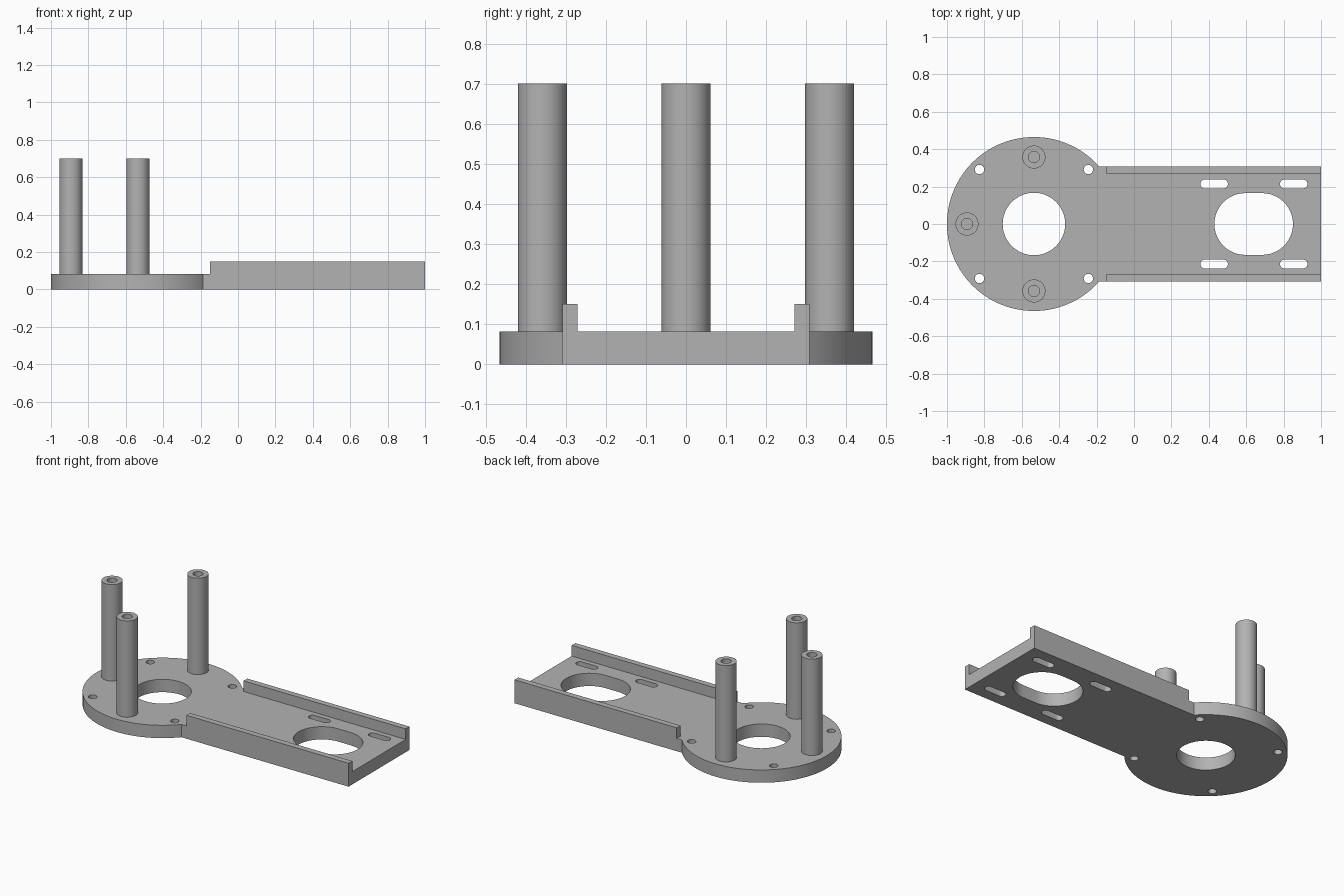
import bpy
import bmesh
from math import acos, asin, cos, pi, sin

if "Cube" in bpy.data.objects:
    bpy.data.objects.remove(bpy.data.objects["Cube"], do_unlink=True)

# Main dimensions
HUB_X, HUB_R = -0.535, 0.465
ARM_Y, ARM_END = 0.308, 1.0
PLATE_Z, RAIL_Z, POST_Z = 0.082, 0.15, 0.70
RAIL_START, RAIL_INNER = -0.15, 0.27

grey = bpy.data.materials.new("plain grey")
grey.use_nodes = True
colour = (0.45, 0.45, 0.45, 1)
grey.diffuse_color = colour
grey.node_tree.nodes["Principled BSDF"].inputs["Base Color"].default_value = colour


def arc(cx, cy, r, start, end, steps):
    return [(cx + r * cos(start + (end - start) * i / steps),
             cy + r * sin(start + (end - start) * i / steps))
            for i in range(steps + 1)]


def circle(cx, cy, r, steps=48):
    return arc(cx, cy, r, 0, 2 * pi, steps)[:-1]


def slot(x0, x1, cy, r, steps=24):
    return (arc(x1 - r, cy, r, -pi / 2, pi / 2, steps)
            + arc(x0 + r, cy, r, pi / 2, 3 * pi / 2, steps))


def prism(name, outline, z0, z1):
    bm = bmesh.new()
    face = bm.faces.new([bm.verts.new((x, y, z0)) for x, y in outline])
    top = bmesh.ops.extrude_face_region(bm, geom=[face])["geom"]
    bmesh.ops.translate(bm, vec=(0, 0, z1 - z0),
                        verts=[v for v in top if isinstance(v, bmesh.types.BMVert)])
    bmesh.ops.recalc_face_normals(bm, faces=bm.faces)
    mesh = bpy.data.meshes.new(name)
    bm.to_mesh(mesh)
    bm.free()
    mesh.materials.append(grey)
    obj = bpy.data.objects.new(name, mesh)
    bpy.context.collection.objects.link(obj)
    return obj


def activate(obj):
    bpy.ops.object.select_all(action="DESELECT")
    obj.select_set(True)
    bpy.context.view_layer.objects.active = obj


def combine(target, tool, operation):
    mod = target.modifiers.new("combine", "BOOLEAN")
    mod.operation, mod.solver, mod.object = operation, "EXACT", tool
    activate(target)
    bpy.ops.object.modifier_apply(modifier=mod.name)
    bpy.data.objects.remove(tool, do_unlink=True)


def smooth(obj):
    activate(obj)
    bpy.ops.object.shade_smooth_by_angle(angle=pi / 6)


# Base plate: round hub running into a straight arm
join = asin(ARM_Y / HUB_R)
outline = arc(HUB_X, 0, HUB_R, join, 2 * pi - join, 112)
outline += [(ARM_END, -ARM_Y), (ARM_END, ARM_Y)]
plate = prism("base_plate", outline, 0, PLATE_Z)

# Side rails along the arm
for side in (-1, 1):
    rail = [(RAIL_START, side * RAIL_INNER), (ARM_END, side * RAIL_INNER),
            (ARM_END, side * ARM_Y), (RAIL_START, side * ARM_Y)]
    combine(plate, prism("side_rail", rail, 0, RAIL_Z), "UNION")

# Hub opening, motor opening, screw holes and adjustment slots
holes = [circle(HUB_X, 0, 0.167, 64), slot(0.43, 0.85, 0, 0.165)]
for side in (-1, 1):
    holes += [circle(HUB_X + dx, side * 0.291, 0.025, 32) for dx in (-0.291, 0.291)]
    holes += [slot(x, x + 0.147, side * 0.214, 0.024, 12) for x in (0.355, 0.78)]
for hole in holes:
    combine(plate, prism("hole_cutter", hole, -0.1, 0.3), "DIFFERENCE")
smooth(plate)

# Hollow standoff posts on the hub
posts = {"front_post": (HUB_X, -0.358), "back_post": (HUB_X, 0.358),
         "end_post": (HUB_X - 0.358, 0)}
for name, (x, y) in posts.items():
    post = prism(name, circle(x, y, 0.0615), PLATE_Z, POST_Z)
    combine(post, prism("bore_cutter", circle(x, y, 0.03), PLATE_Z + 0.002, 0.8), "DIFFERENCE")
    smooth(post)
